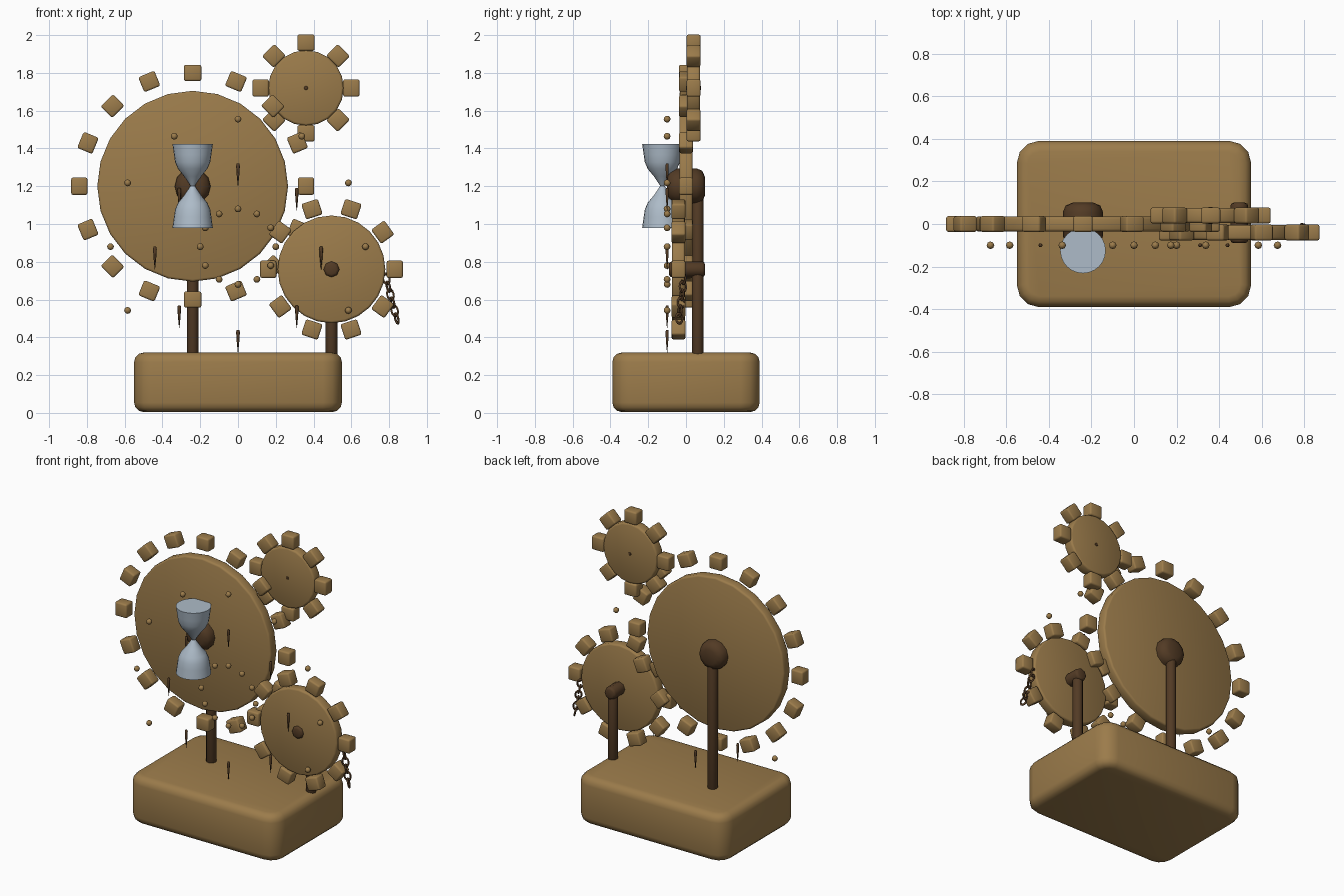
import bpy, bmesh, math
from mathutils import Matrix, Vector

if "Cube" in bpy.data.objects:
    bpy.data.objects.remove(bpy.data.objects["Cube"])


def material(name, rgb):
    m = bpy.data.materials.new(name)
    m.diffuse_color = (*rgb, 1)
    m.use_nodes = True
    m.node_tree.nodes["Principled BSDF"].inputs["Base Color"].default_value = m.diffuse_color
    return m


BRASS = material("aged brass", (0.33, 0.20, 0.07))
DARK = material("dark bronze", (0.085, 0.043, 0.018))
GLASS = material("pale glass", (0.42, 0.50, 0.58))


def finish(bm, name, mat, smooth=True):
    bmesh.ops.recalc_face_normals(bm, faces=bm.faces)
    me = bpy.data.meshes.new(name)
    bm.to_mesh(me)
    bm.free()
    me.materials.append(mat)
    for p in me.polygons:
        p.use_smooth = smooth
    ob = bpy.data.objects.new(name, me)
    bpy.context.collection.objects.link(ob)
    return ob


def lathe(bm, profile, sides, matrix):
    """Closed surface of revolution about local z from (radius, height) points."""
    rings = []
    for r, h in profile:
        rings.append([bm.verts.new(matrix @ Vector((r * math.cos(a), r * math.sin(a), h)))
                      for a in (2 * math.pi * i / sides for i in range(sides))])
    for lo, hi in zip(rings, rings[1:]):
        for i in range(sides):
            j = (i + 1) % sides
            bm.faces.new((lo[i], lo[j], hi[j], hi[i]))
    bm.faces.new(rings[0][::-1])
    bm.faces.new(rings[-1])


def rod_profile(r, half, bevel):
    return [(r - bevel, -half), (r - bevel * 0.3, -half + bevel * 0.3), (r, -half + bevel),
            (r, half - bevel), (r - bevel * 0.3, half - bevel * 0.3), (r - bevel, half)]


ALONG_Y = Matrix.Rotation(math.pi / 2, 4, 'X')


def gear(name, x, y, z, radius, tooth_radius, teeth, sides):
    # wheel disc
    bm = bmesh.new()
    lathe(bm, rod_profile(radius, 0.035, 0.012), sides,
          Matrix.Translation((x, y, z)) @ ALONG_Y)
    finish(bm, name + "_disc", BRASS)
    # separate softened block teeth
    bm = bmesh.new()
    for i in range(teeth):
        turn = Matrix.Rotation(2 * math.pi * i / teeth, 4, 'Y')
        bmesh.ops.create_cube(bm, size=1, matrix=Matrix.Translation((x, y, z)) @ turn
                              @ Matrix.Translation((tooth_radius, 0, 0))
                              @ Matrix.Diagonal((0.086, 0.074, 0.092, 1)))
    bmesh.ops.bevel(bm, geom=bm.edges[:], offset=0.01, segments=2, profile=0.5,
                    affect='EDGES')
    finish(bm, name + "_teeth", BRASS)


def rod(name, centre, r, half, bevel, sides, along_y):
    bm = bmesh.new()
    m = Matrix.Translation(centre)
    lathe(bm, rod_profile(r, half, bevel), sides, m @ ALONG_Y if along_y else m)
    return finish(bm, name, DARK)


# plinth with rounded corners and softened rims
bm = bmesh.new()
bmesh.ops.create_cube(bm, size=1, matrix=Matrix.Translation((0, 0, 0.162))
                      @ Matrix.Diagonal((1.10, 0.78, 0.315, 1)))
upright = [e for e in bm.edges if abs(e.verts[0].co.z - e.verts[1].co.z) > 0.1]
bmesh.ops.bevel(bm, geom=upright, offset=0.1, segments=3, profile=0.5, affect='EDGES')
rims = [e for e in bm.edges if abs(e.verts[0].co.z - e.verts[1].co.z) < 0.01]
bmesh.ops.bevel(bm, geom=rims, offset=0.05, segments=3, profile=0.5, affect='EDGES')
finish(bm, "plinth", BRASS)

# gears
gear("large_gear", -0.24, 0, 1.20, 0.505, 0.60, 16, 24)
gear("lower_gear", 0.495, -0.04, 0.76, 0.285, 0.335, 10, 24)
gear("upper_gear", 0.36, 0.04, 1.72, 0.20, 0.24, 8, 20)

# hubs and posts
rod("large_hub", (-0.24, 0, 1.20), 0.095, 0.1, 0.045, 12, True)
rod("lower_hub", (0.495, 0.005, 0.76), 0.042, 0.095, 0.015, 8, True)
rod("upper_hub", (0.36, 0.04, 1.72), 0.01, 0.04, 0.003, 8, True)
rod("large_post", (-0.24, 0.062, 0.755), 0.031, 0.455, 0.012, 12, False)
rod("lower_post", (0.495, 0.062, 0.545), 0.031, 0.245, 0.012, 12, False)

# hourglass
half_profile = [(0.012, 0), (0.022, 0.016), (0.045, 0.05), (0.078, 0.09),
                (0.093, 0.125), (0.099, 0.165), (0.107, 0.222)]
profile = [(r, -h) for r, h in half_profile[:0:-1]] + half_profile
bm = bmesh.new()
lathe(bm, profile, 24, Matrix.Translation((-0.24, -0.125, 1.202)))
hourglass = finish(bm, "hourglass", GLASS)
bpy.context.view_layer.objects.active = hourglass
hourglass.select_set(True)
bpy.ops.object.shade_smooth_by_angle(angle=math.radians(45))

# two floating rings of beads
for name, radius in (("outer_beads", 0.675), ("inner_beads", 0.20)):
    bm = bmesh.new()
    for i in range(12):
        a = math.pi * i / 6
        bmesh.ops.create_uvsphere(bm, u_segments=8, v_segments=6, radius=0.018,
                                  matrix=Matrix.Translation((radius * math.sin(a), -0.1,
                                                             0.88 + radius * math.cos(a))))
    finish(bm, name, BRASS)

# ring of hanging spikes
bm = bmesh.new()
for i in range(8):
    a = math.pi * i / 4
    top = Matrix.Translation((0.44 * math.sin(a), -0.1, 0.88 + 0.44 * math.cos(a)))
    lathe(bm, [(0.001, -0.12), (0.007, -0.06), (0.010, -0.012), (0.007, 0)], 6, top)
finish(bm, "spikes", DARK)

# chain of oval links, alternately turned
bm = bmesh.new()
LINKS, U, V = 6, 12, 6
for k in range(LINKS):
    t = k / (LINKS - 1)
    place = (Matrix.Translation((0.785 + 0.055 * t, -0.012 - 0.024 * t, 0.71 - 0.21 * t))
             @ Matrix.Rotation(math.radians(-14), 4, 'Y')
             @ Matrix.Rotation(math.radians(25 + 90 * (k % 2)), 4, 'Z'))
    ring = []
    for i in range(U):
        a = 2 * math.pi * i / U
        ring.append([])
        for j in range(V):
            b = 2 * math.pi * j / V
            r = 1 + 0.3 * math.cos(b)
            ring[-1].append(bm.verts.new(place @ Vector((
                0.019 * r * math.cos(a), 0.006 * math.sin(b), 0.027 * r * math.sin(a)))))
    for i in range(U):
        for j in range(V):
            n, m = (i + 1) % U, (j + 1) % V
            bm.faces.new((ring[i][j], ring[n][j], ring[n][m], ring[i][m]))
finish(bm, "chain", DARK)
